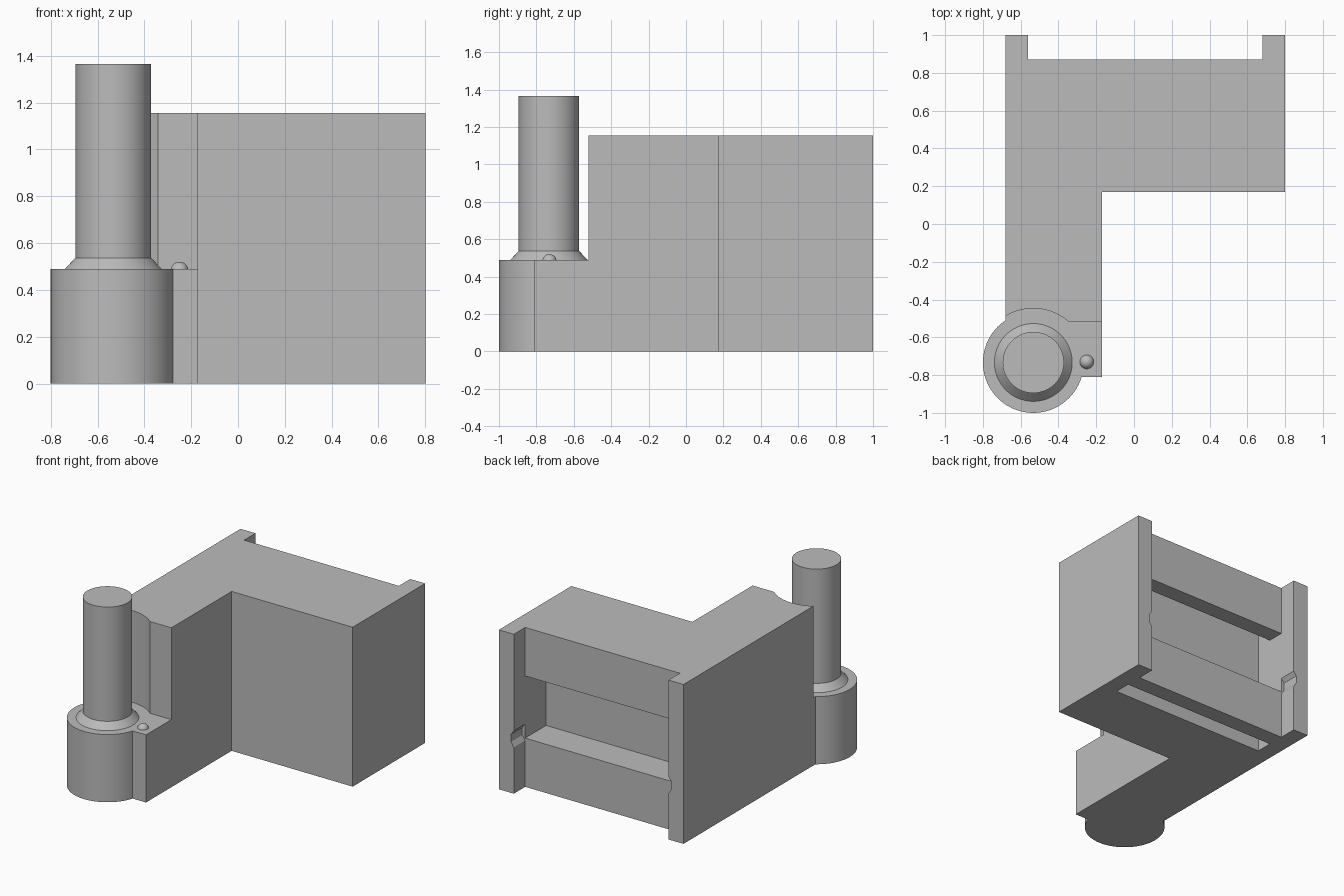
import bpy
import bmesh
from math import radians, sin, cos, tau
from mathutils import Matrix

cube = bpy.data.objects.get("Cube")
if cube:
    bpy.data.objects.remove(cube, do_unlink=True)

grey = bpy.data.materials.new("plain grey")
grey.use_nodes = True
colour = (0.5, 0.5, 0.5, 1)
grey.diffuse_color = colour
grey.node_tree.nodes["Principled BSDF"].inputs["Base Color"].default_value = colour

AXIS_X, AXIS_Y = -0.533, -0.733   # post axis
HEIGHT, STEP = 1.155, 0.49        # housing top, front step


def finish(name, bm):
    """Turn a bmesh into a named grey object."""
    bmesh.ops.recalc_face_normals(bm, faces=bm.faces)
    mesh = bpy.data.meshes.new(name)
    bm.to_mesh(mesh)
    bm.free()
    mesh.materials.append(grey)
    ob = bpy.data.objects.new(name, mesh)
    bpy.context.collection.objects.link(ob)
    return ob


def prism(name, outline, start, end):
    """Extrude a list of 3D points (as a function of depth) from start to end."""
    bm = bmesh.new()
    rings = [[bm.verts.new(outline(d, p)) for p in range_points] for d, range_points in
             ((start[0], start[1]), (end, start[1]))]
    n = len(rings[0])
    for ring in rings:
        bm.faces.new(ring)
    for i in range(n):
        j = (i + 1) % n
        bm.faces.new((rings[0][i], rings[0][j], rings[1][j], rings[1][i]))
    return finish(name, bm)


def upright(name, points, z0, z1):
    return prism(name, lambda d, p: (p[0], p[1], d), (z0, points), z1)


def box(name, x0, x1, y0, y1, z0, z1):
    return upright(name, [(x0, y0), (x1, y0), (x1, y1), (x0, y1)], z0, z1)


def circle(r, n=72):
    return [(AXIS_X + r * cos(tau * i / n), AXIS_Y + r * sin(tau * i / n)) for i in range(n)]


def combine(target, tool, operation="DIFFERENCE"):
    """Apply a boolean and discard the tool."""
    mod = target.modifiers.new("boolean", "BOOLEAN")
    mod.operation, mod.solver, mod.object = operation, "EXACT", tool
    bpy.context.view_layer.objects.active = target
    bpy.ops.object.modifier_apply(modifier=mod.name)
    bpy.data.objects.remove(tool, do_unlink=True)


def smooth(ob):
    bpy.ops.object.select_all(action="DESELECT")
    ob.select_set(True)
    bpy.context.view_layer.objects.active = ob
    bpy.ops.object.shade_smooth_by_angle(angle=radians(30))


# Housing: L-shaped block with two cheeks at the back
housing = upright("housing", [
    (-0.68, -0.81), (-0.17, -0.81), (-0.17, 0.17), (0.8, 0.17), (0.8, 1), (0.68, 1),
    (0.68, 0.87), (-0.56, 0.87), (-0.56, 1), (-0.68, 1)], 0, HEIGHT)

# Lowered front step with a round clearance behind the post
combine(housing, box("step_cut", -1, 0, -1.2, -0.52, STEP, 1.4))
combine(housing, upright("clearance_cut", circle(0.286), STEP, 1.4))

# Rear window, the pocket above it and the slot underneath
combine(housing, box("window_cut", -0.56, 0.68, 0.63, 0.95, 0.353, 0.803))
combine(housing, box("pocket_cut", -0.56, 0.68, 0.63, 0.75, 0.7, 1.03))
combine(housing, box("slot_cut", -0.56, 0.68, 0.63, 0.75, -0.1, 0.23))

# Bevelled grooves on the inner faces of the cheeks
for x, side in ((0.68, 1), (-0.56, -1)):
    groove = [(x - side * 0.03, 0.335), (x, 0.335), (x + side * 0.022, 0.37),
              (x + side * 0.022, 0.425), (x, 0.455), (x - side * 0.03, 0.455)]
    combine(housing, prism("groove_cut", lambda d, p: (p[0], d, p[1]), (0.872, groove), 1.1))

# Round base merged into the front of the arm
combine(housing, upright("round_base", circle(0.267), 0, STEP), "UNION")
smooth(housing)

# Post with a flared foot
bm = bmesh.new()
profile = [(0.206, STEP - 0.02), (0.206, STEP), (0.162, 0.537), (0.162, 1.365)]
rings = [[bm.verts.new((x, y, z)) for x, y in circle(r)] for r, z in profile]
for low, high in zip(rings, rings[1:]):
    for i in range(len(low)):
        j = (i + 1) % len(low)
        bm.faces.new((low[i], low[j], high[j], high[i]))
bm.faces.new(rings[0])
bm.faces.new(rings[-1])
smooth(finish("post", bm))

# Small locating bump on the step
bm = bmesh.new()
bmesh.ops.create_uvsphere(bm, u_segments=32, v_segments=16, radius=0.038,
                          matrix=Matrix.Translation((-0.25, -0.73, 0.482)))
smooth(finish("locating_bump", bm))
